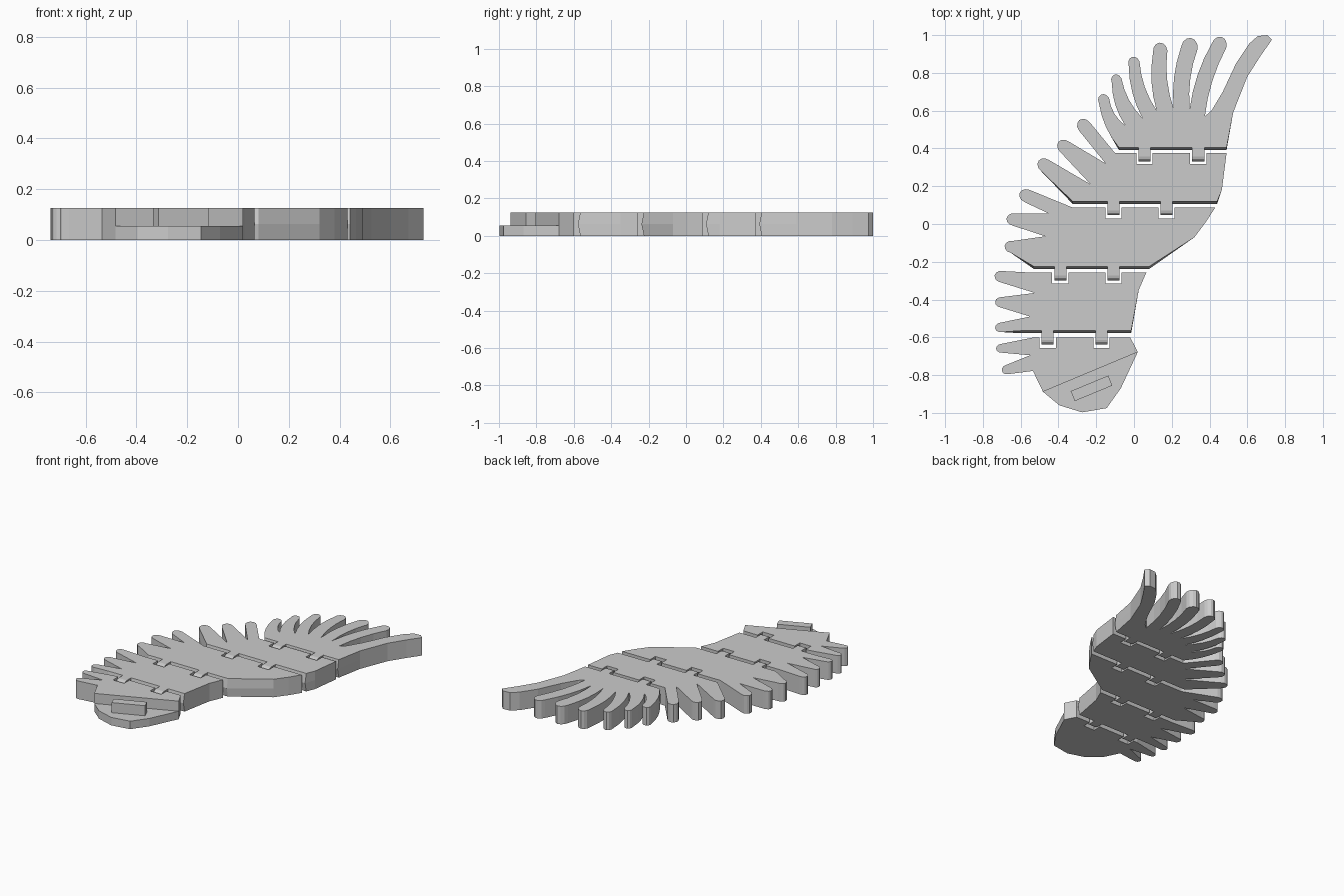
import bpy
import bmesh
from math import sin, cos, pi, radians
from mathutils import Vector, Matrix

HEIGHT = 0.125
LOBE_HEIGHT = 0.055
TAB_HALF, TAB_REACH = 0.032, 0.073
NOTCH_HALF, NOTCH_DEPTH = 0.043, 0.057

cube = bpy.data.objects.get("Cube")
if cube:
    bpy.data.objects.remove(cube, do_unlink=True)

grey = bpy.data.materials.new("plain_grey")
grey.use_nodes = True
grey.diffuse_color = (0.6, 0.6, 0.6, 1)
grey.node_tree.nodes["Principled BSDF"].inputs["Base Color"].default_value = grey.diffuse_color


def add_object(name, bm):
    bmesh.ops.recalc_face_normals(bm, faces=bm.faces)
    mesh = bpy.data.meshes.new(name)
    bm.to_mesh(mesh)
    bm.free()
    mesh.materials.append(grey)
    obj = bpy.data.objects.new(name, mesh)
    bpy.context.collection.objects.link(obj)
    return obj


def prism(points, offset):
    """Extrude a closed loop of 3D points along an offset."""
    bm = bmesh.new()
    face = bm.faces.new([bm.verts.new(p) for p in points])
    new = bmesh.ops.extrude_face_region(bm, geom=[face], use_keep_orig=True)["geom"]
    verts = [v for v in new if isinstance(v, bmesh.types.BMVert)]
    bmesh.ops.translate(bm, verts=verts, vec=offset)
    return bm


def feather(start, tip, half, end, bend):
    """Outline from one valley, round a feather tip, to the next valley."""
    start, tip, end = Vector(start), Vector(tip), Vector(end)
    along = (tip - (start + end) / 2).normalized()
    side = Vector((along.y, -along.x))
    centre = tip - along * half * 1.2
    arc = [centre + side * half * cos(i * pi / 6) + along * half * 1.2 * sin(i * pi / 6)
           for i in range(7)]

    def curve(a, b):
        control = (a + b) / 2 - side * bend * 2
        return [a * (1 - t) ** 2 + control * 2 * t * (1 - t) + b * t * t
                for t in (0.25, 0.5, 0.75)] if bend else []

    return curve(start, arc[0]) + arc + curve(arc[-1], end) + [end]


def panel(name, side, feathers, notches=(), edge=None, bend=0):
    """One wing segment: side points, notched top edge, feathers, hinge edge."""
    outline = [Vector(p) for p in side[:-1]]
    top = side[-1][1]
    for x in notches:
        floor = top - NOTCH_DEPTH
        outline += [Vector((x + NOTCH_HALF, top)), Vector((x + NOTCH_HALF, floor)),
                    Vector((x - NOTCH_HALF, floor)), Vector((x - NOTCH_HALF, top))]
    outline.append(Vector(side[-1]))
    for tip, half, valley in feathers:
        outline += feather(outline[-1], tip, half, valley, bend)
    bm = prism([(p.x, p.y, 0) for p in outline], (0, 0, HEIGHT))
    # Ridge along the middle of the hinge edge
    if edge is not None:
        bmesh.ops.bisect_plane(bm, geom=bm.verts[:] + bm.edges[:] + bm.faces[:],
                               plane_co=(0, 0, HEIGHT / 2), plane_no=(0, 0, 1))
        for v in bm.verts:
            if abs(v.co.y - edge) < 0.001 and abs(v.co.z - HEIGHT / 2) < 0.001:
                v.co.y -= 0.013
    add_object(name, bm)


def hinge_tabs(name, edge, centres):
    """Knuckles with rounded ends that reach into the next segment's notches."""
    radius = 0.025
    for number, x in enumerate(centres, 1):
        left, end = x - TAB_HALF, edge - TAB_REACH
        profile = [(left, edge, 0), (left, edge, HEIGHT)]
        for centre_z, first in ((HEIGHT - radius, 0), (radius, pi / 2)):
            for i in range(4):
                a = first + i * pi / 6
                profile.append((left, end + radius - radius * sin(a),
                                centre_z + radius * cos(a)))
        add_object(f"{name}_{number}", prism(profile, (2 * TAB_HALF, 0, 0)))


# Hinge positions, listed right to left, and the edge each one hangs from
outer_hinge, outer_edge = (0.34, 0.055), 0.405
upper_hinge, upper_edge = (0.172, -0.108), 0.12
middle_hinge, middle_edge = (-0.108, -0.39), -0.225
lower_hinge, lower_edge = (-0.172, -0.457), -0.565

# Wing tip with the long leading feather
panel("wing_tip",
      [(-0.08, outer_edge), (0.49, outer_edge), (0.525, 0.59), (0.6, 0.78), (0.67, 0.89),
       (0.73, 0.975), (0.705, 1), (0.655, 0.995), (0.61, 0.955), (0.54, 0.85),
       (0.47, 0.7), (0.41, 0.6), (0.375, 0.57)],
      [((0.465, 0.99), 0.04, (0.295, 0.61)),
       ((0.3, 0.985), 0.044, (0.21, 0.61)),
       ((0.135, 0.96), 0.038, (0.12, 0.6)),
       ((-0.01, 0.885), 0.03, (0.045, 0.56)),
       ((-0.105, 0.79), 0.028, (-0.045, 0.52)),
       ((-0.175, 0.685), 0.03, (-0.08, outer_edge))],
      edge=outer_edge, bend=0.018)

# Upper segment
panel("upper_segment",
      [(0.44, upper_edge), (0.465, 0.18), (0.49, 0.375), (-0.1, 0.375)],
      [((-0.29, 0.55), 0.036, (-0.15, 0.32)),
       ((-0.4, 0.435), 0.036, (-0.23, 0.21)),
       ((-0.505, 0.335), 0.036, (-0.325, upper_edge))],
      outer_hinge, upper_edge)

# Middle segment
panel("middle_segment",
      [(0.08, middle_edge), (0.32, -0.07), (0.38, 0.01), (0.43, 0.087), (-0.325, 0.087)],
      [((-0.605, 0.165), 0.035, (-0.45, 0.055)),
       ((-0.675, 0.03), 0.033, (-0.47, -0.065)),
       ((-0.685, -0.115), 0.032, (-0.53, middle_edge))],
      upper_hinge, middle_edge)

# Lower segment
panel("lower_segment",
      [(-0.015, lower_edge), (0.025, -0.35), (0.065, -0.258), (-0.53, -0.258)],
      [((-0.738, -0.272), 0.03, (-0.525, -0.365)),
       ((-0.735, -0.412), 0.028, (-0.55, -0.49)),
       ((-0.735, -0.552), 0.025, (-0.6, lower_edge))],
      middle_hinge, lower_edge)

# Root segment, thin lobe and raised block
panel("root_segment",
      [(-0.482, -0.888), (0.02, -0.678), (-0.02, -0.6), (-0.53, -0.6)],
      [((-0.73, -0.66), 0.023, (-0.55, -0.695)),
       ((-0.7, -0.778), 0.025, (-0.535, -0.778))],
      lower_hinge)

lobe = [(0.02, -0.678), (-0.482, -0.888), (-0.395, -0.96), (-0.275, -0.997),
        (-0.145, -0.975), (-0.07, -0.87)]
add_object("root_lobe", prism([(x, y, 0) for x, y in lobe], (0, 0, LOBE_HEIGHT)))

block = bmesh.new()
bmesh.ops.create_cube(block, size=1, matrix=Matrix.Translation((-0.225, -0.87, 0.085))
                      @ Matrix.Rotation(radians(22.5), 4, "Z")
                      @ Matrix.Diagonal((0.215, 0.057, 0.08, 1)))
add_object("lobe_block", block)

# Hinge knuckles
hinge_tabs("outer_hinge_tab", outer_edge, outer_hinge)
hinge_tabs("upper_hinge_tab", upper_edge, upper_hinge)
hinge_tabs("middle_hinge_tab", middle_edge, middle_hinge)
hinge_tabs("lower_hinge_tab", lower_edge, lower_hinge)
